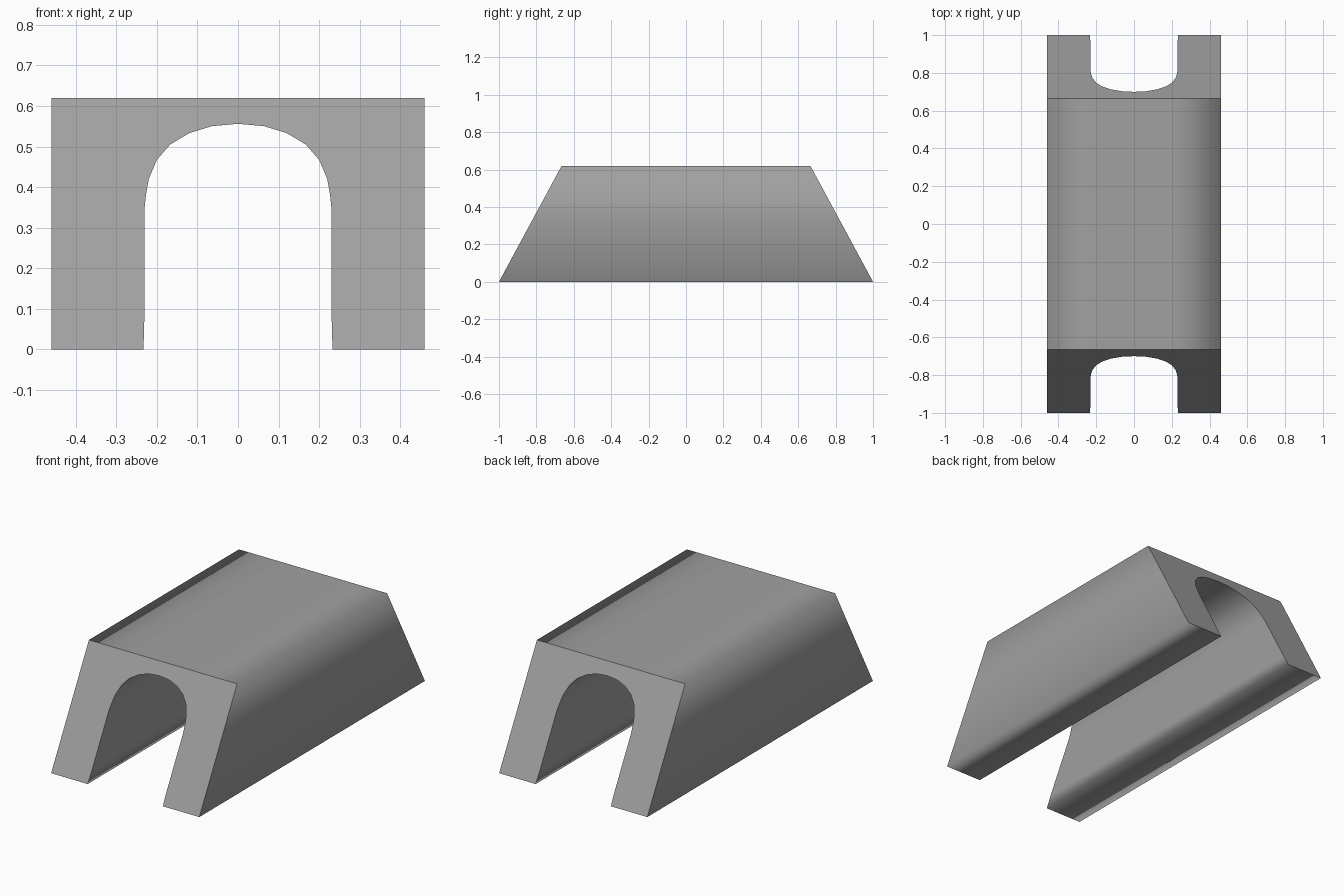
import bpy
import bmesh

if "Cube" in bpy.data.objects:
    bpy.data.objects.remove(bpy.data.objects["Cube"])

H = 0.62
SLOPE = 0.335 / H  # how far the ends lean inward per unit height

# Right half of the cross-section: arch crown down to the foot, then outside up to the top
half = [(0.065, 0.55), (0.12, 0.533), (0.167, 0.505), (0.20, 0.467),
        (0.22, 0.42), (0.227, 0.38), (0.231, 0.34), (0.231, 0.07), (0.233, 0),
        (0.345, 0), (0.46, 0), (0.46, 0.34), (0.46, H), (0.2, H)]
profile = [(0, 0.556)] + half + [(-x, z) for x, z in reversed(half)]

bm = bmesh.new()


def ring(side):
    return [bm.verts.new((x, side * (1 - SLOPE * z), z)) for x, z in profile]


front, back = ring(-1), ring(1)
n = len(profile)

# Long walls are smooth, the slanted end faces flat
for i in range(n):
    j = (i + 1) % n
    bm.faces.new((front[i], front[j], back[j], back[i])).smooth = True
caps = [bm.faces.new(front), bm.faces.new(back)]
for cap in caps:
    for edge in cap.edges:
        edge.smooth = False
bmesh.ops.recalc_face_normals(bm, faces=bm.faces)
bmesh.ops.triangulate(bm, faces=caps)

mesh = bpy.data.meshes.new("arched_tunnel")
bm.to_mesh(mesh)
bm.free()
tunnel = bpy.data.objects.new("arched_tunnel", mesh)
bpy.context.collection.objects.link(tunnel)

# Large walls dominate the smooth shading at the corners
weighted = tunnel.modifiers.new("weighted_normals", 'WEIGHTED_NORMAL')
weighted.mode = 'FACE_AREA'
weighted.keep_sharp = True

# Dark grey surface
grey = bpy.data.materials.new("dark_grey")
grey.diffuse_color = (0.355, 0.355, 0.355, 1)
grey.use_nodes = True
grey.node_tree.nodes["Principled BSDF"].inputs["Base Color"].default_value = grey.diffuse_color
mesh.materials.append(grey)
